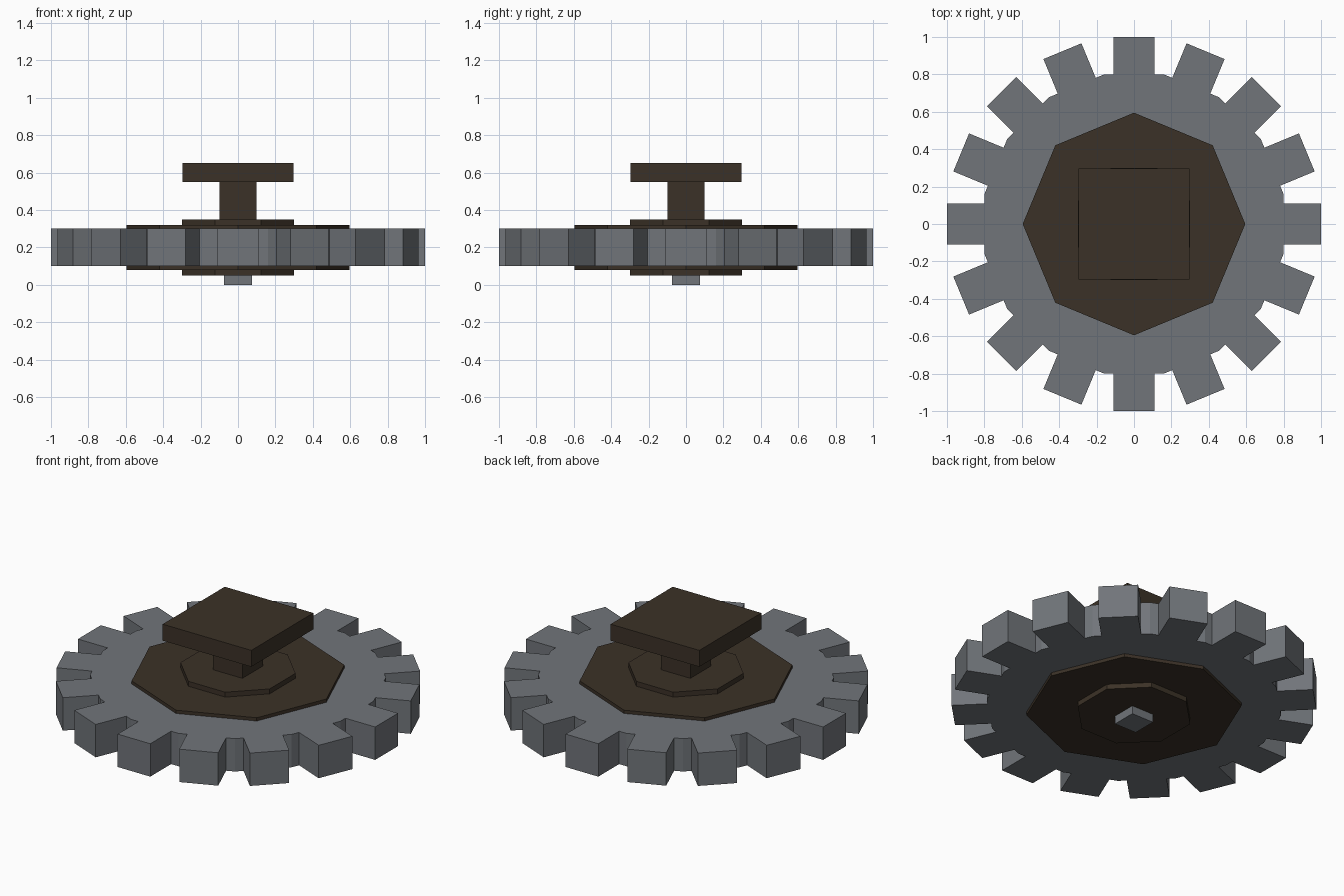
import bpy, bmesh, math
from mathutils import Matrix, Vector

if "Cube" in bpy.data.objects:
    bpy.data.objects.remove(bpy.data.objects["Cube"])


def material(name, rgb):
    m = bpy.data.materials.new(name)
    m.diffuse_color = (*rgb, 1.0)
    m.use_nodes = True
    m.node_tree.nodes["Principled BSDF"].inputs["Base Color"].default_value = m.diffuse_color
    return m


grey = material("steel_grey", (0.165, 0.178, 0.195))
brown = material("dark_brown", (0.044, 0.031, 0.020))


def prism(name, outline, z0, z1, mat):
    """Extrude a flat outline of (x, y) points from z0 to z1."""
    bm = bmesh.new()
    face = bm.faces.new([bm.verts.new((x, y, z0)) for x, y in outline])
    ext = bmesh.ops.extrude_face_region(bm, geom=[face], use_keep_orig=True)
    top = [e for e in ext["geom"] if isinstance(e, bmesh.types.BMVert)]
    bmesh.ops.translate(bm, verts=top, vec=(0, 0, z1 - z0))
    bmesh.ops.recalc_face_normals(bm, faces=bm.faces)
    mesh = bpy.data.meshes.new(name)
    bm.to_mesh(mesh)
    bm.free()
    mesh.materials.append(mat)
    obj = bpy.data.objects.new(name, mesh)
    bpy.context.collection.objects.link(obj)
    return obj


def polygon(sides, radius, start=0.0):
    return [(radius * math.cos(start + math.tau * i / sides),
             radius * math.sin(start + math.tau * i / sides)) for i in range(sides)]


def square(half):
    return polygon(4, half * math.sqrt(2), math.pi / 4)


# Gear wheel: sixteen square teeth on a sixteen-sided disc
TEETH, ROOT, TIP, HALF = 16, 0.8, 1.0, 0.11
valley = ROOT * math.tan(math.pi / TEETH)
tooth = [(ROOT, -HALF), (TIP, -HALF), (TIP, HALF), (ROOT, HALF), (ROOT, valley)]
outline = []
for i in range(TEETH):
    turn = Matrix.Rotation(math.tau * i / TEETH, 2)
    outline += [tuple(turn @ Vector(p)) for p in tooth]
prism("gear_wheel", outline, 0.10, 0.30, grey)

# Octagonal plate and hub showing on both sides of the wheel
prism("octagon_plate", polygon(8, 0.595), 0.08, 0.32, brown)
prism("octagon_hub", polygon(8, 0.3 / math.cos(math.pi / 8), math.pi / 8), 0.05, 0.35, brown)

# Handle post and cap above, axle pin below
prism("handle_post", square(0.098), 0.35, 0.55, brown)
prism("handle_cap", square(0.298), 0.55, 0.65, brown)
prism("axle_pin", square(0.074), 0.0, 0.05, grey)
